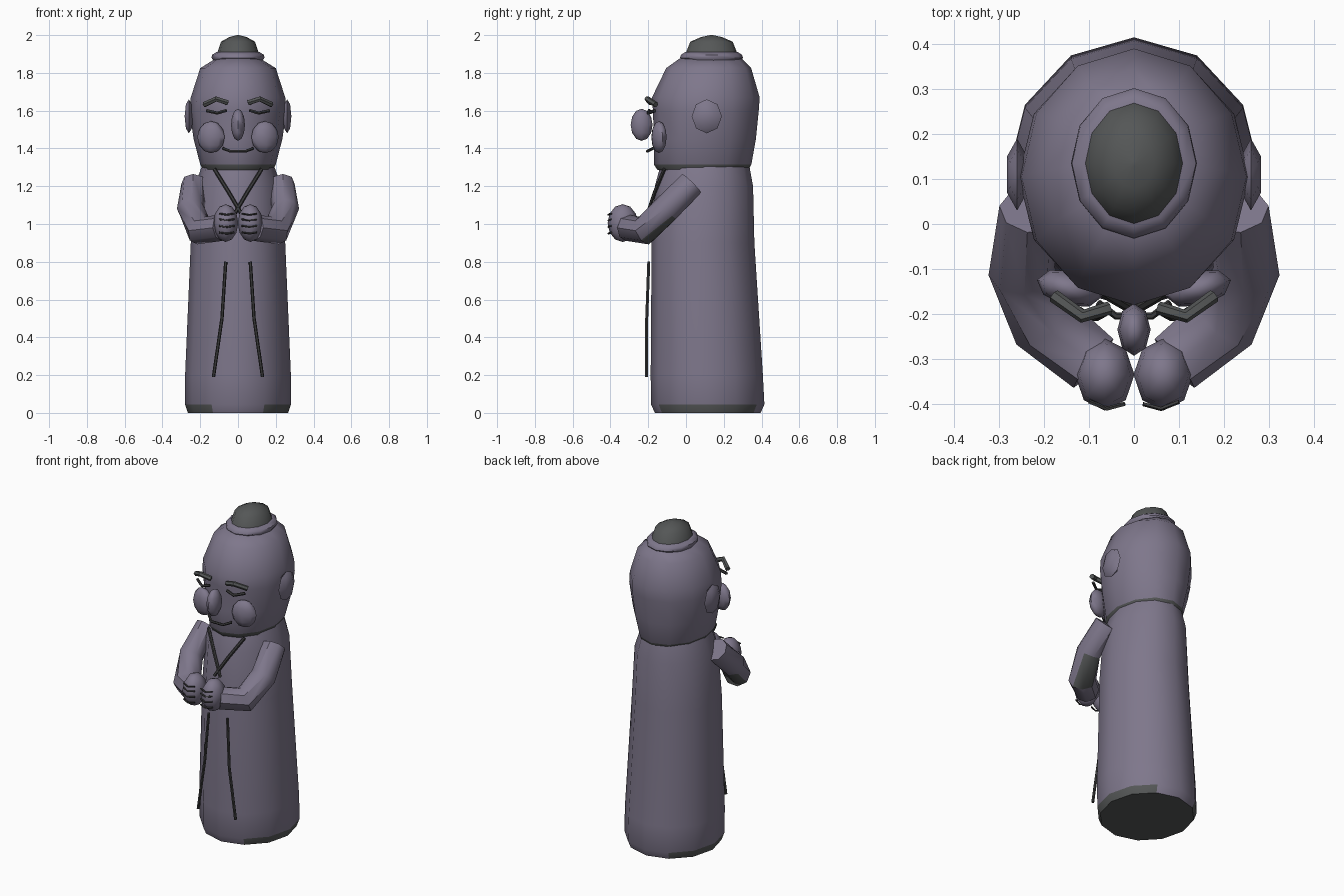
import bpy, bmesh, math
from mathutils import Vector

if "Cube" in bpy.data.objects:
    bpy.data.objects.remove(bpy.data.objects["Cube"])

def mat(name, rgb):
    m = bpy.data.materials.new(name)
    m.diffuse_color = (*rgb, 1)
    m.use_nodes = True
    m.node_tree.nodes["Principled BSDF"].inputs["Base Color"].default_value = m.diffuse_color
    return m

PURPLE = mat("purple grey", (0.21, 0.185, 0.26))
GREY = mat("dark grey", (0.09, 0.095, 0.095))
LINE = mat("line grey", (0.045, 0.045, 0.046))

def finish(name, bm, mats, rule=None, angle=45):
    bmesh.ops.recalc_face_normals(bm, faces=bm.faces)
    if rule:
        for f in bm.faces:
            f.material_index = 1 if rule(f) else 0
    me = bpy.data.meshes.new(name)
    bm.to_mesh(me)
    bm.free()
    for m in mats:
        me.materials.append(m)
    ob = bpy.data.objects.new(name, me)
    bpy.context.collection.objects.link(ob)
    bpy.ops.object.select_all(action='DESELECT')
    ob.select_set(True)
    bpy.context.view_layer.objects.active = ob
    bpy.ops.object.shade_smooth_by_angle(angle=math.radians(angle))
    return ob

def skin(bm, rings):
    for a, b in zip(rings, rings[1:]):
        n = len(a)
        for i in range(n):
            bm.faces.new((a[i], a[(i + 1) % n], b[(i + 1) % n], b[i]))
    bm.faces.new(rings[0])
    bm.faces.new(rings[-1])

def loft(name, sections, mats, rule=None, n=12):
    """Stack of ellipses: (z, radius x, radius y, centre y)."""
    bm = bmesh.new()
    rings = []
    for z, rx, ry, cy in sections:
        rings.append([bm.verts.new((rx * math.sin(2 * math.pi * i / n),
                                    cy + ry * math.cos(2 * math.pi * i / n), z)) for i in range(n)])
    skin(bm, rings)
    return finish(name, bm, mats, rule)

def tube(name, pts, r, mats, n=6, rule=None, angle=45):
    bm = bmesh.new()
    pts = [Vector(p) for p in pts]
    rings = []
    for i, p in enumerate(pts):
        d = (pts[min(i + 1, len(pts) - 1)] - pts[max(i - 1, 0)]).normalized()
        ref = Vector((0, 0, 1)) if abs(d.z) < 0.9 else Vector((0, 1, 0))
        u = d.cross(ref).normalized()
        v = u.cross(d)
        rr = r[i] if isinstance(r, (list, tuple)) else r
        rings.append([bm.verts.new(p + rr * (u * math.cos(2 * math.pi * k / n) + v * math.sin(2 * math.pi * k / n)))
                      for k in range(n)])
    skin(bm, rings)
    return finish(name, bm, mats, rule, angle)

def ball(name, c, s, mats, u=8, v=6, turn=0):
    bm = bmesh.new()
    bmesh.ops.create_uvsphere(bm, u_segments=u, v_segments=v, radius=1)
    ca, sa = math.cos(turn), math.sin(turn)
    for w in bm.verts:
        x, y, z = w.co.x * s[0], w.co.y * s[1], w.co.z * s[2]
        w.co = (c[0] + x * ca - y * sa, c[1] + x * sa + y * ca, c[2] + z)
    return finish(name, bm, mats, angle=65)

# robe, with dark underside and hem at the sides
loft("robe", [(0, .265, .28, .115), (.045, .28, .30, .115), (.2, .28, .297, .11), (.9, .25, .272, .09),
              (1.2, .23, .26, .095), (1.31, .19, .235, .1)], [PURPLE, GREY],
     lambda f: f.normal.z < -.9 or (f.calc_center_median().z < .04 and abs(f.calc_center_median().x) > .14))

# head with dark lower rim
loft("head", [(1.285, .185, .24, .09), (1.315, .2, .258, .088), (1.45, .235, .27, .1), (1.6, .257, .28, .105),
              (1.67, .25, .285, .105), (1.825, .2, .225, .12), (1.875, .12, .165, .13)], [PURPLE, GREY],
     lambda f: f.calc_center_median().z < 1.31)

# hair knot and its band
loft("hair_band", [(1.865, .13, .155, .135), (1.88, .14, .167, .135), (1.895, .138, .162, .135),
                   (1.91, .115, .14, .135)], [PURPLE])
loft("hair_knot", [(1.895, .113, .14, .135), (1.965, .09, .112, .135), (1.99, .045, .055, .135),
                   (2.0, .005, .006, .135)], [GREY])

# mouth and nose
tube("mouth", [(-.08, -.175, 1.4), (-.04, -.205, 1.385), (.04, -.205, 1.385), (.08, -.175, 1.4)], .008, [LINE])
ball("nose", (0, -.235, 1.525), (.037, .058, .085), [PURPLE])

for side, s in (("left", -1), ("right", 1)):
    def P(*pts):
        return [(s * x, y, z) for x, y, z in pts]
    # sleeve, elbow underside dark
    tube(side + "_sleeve", P((.23, .03, 1.215), (.25, -.105, 1.08), (.2, -.22, .965), (.09, -.31, .98)),
         [.07, .074, .078, .07], [PURPLE, GREY], 8,
         lambda f: len(f.verts) == 4 and f.normal.z < -.6 and -.2 < f.calc_center_median().y < -.06)
    # clasped hand and finger creases
    ball(side + "_hand", (s * .065, -.335, 1.005), (.066, .08, .1), [PURPLE])
    for k, z in enumerate((1.055, 1.025, .99, .955)):
        tube(f"{side}_finger_line_{k}", P((.02, -.4, z), (.06, -.411, z - .006), (.1, -.395, z)), .005, [LINE], 5)
    # face parts
    ball(side + "_ear", (s * .26, .11, 1.57), (.026, .08, .09), [PURPLE], 6, 4)
    ball(side + "_cheek", (s * .143, -.143, 1.46), (.075, .04, .085), [PURPLE], turn=s * .25)
    tube(side + "_eyebrow", P((.055, -.187, 1.642), (.115, -.205, 1.662), (.178, -.16, 1.632)), .015, [GREY])
    tube(side + "_eye", P((.06, -.195, 1.602), (.11, -.2, 1.587), (.165, -.165, 1.6)), .009, [LINE])
    # robe trim
    tube(side + "_collar_line", P((.125, -.115, 1.29), (.05, -.165, 1.17), (-.02, -.205, 1.05)), .01, [LINE])
    tube(side + "_robe_fold", P((.065, -.197, .8), (.085, -.208, .5), (.13, -.21, .19)), .009, [LINE])
